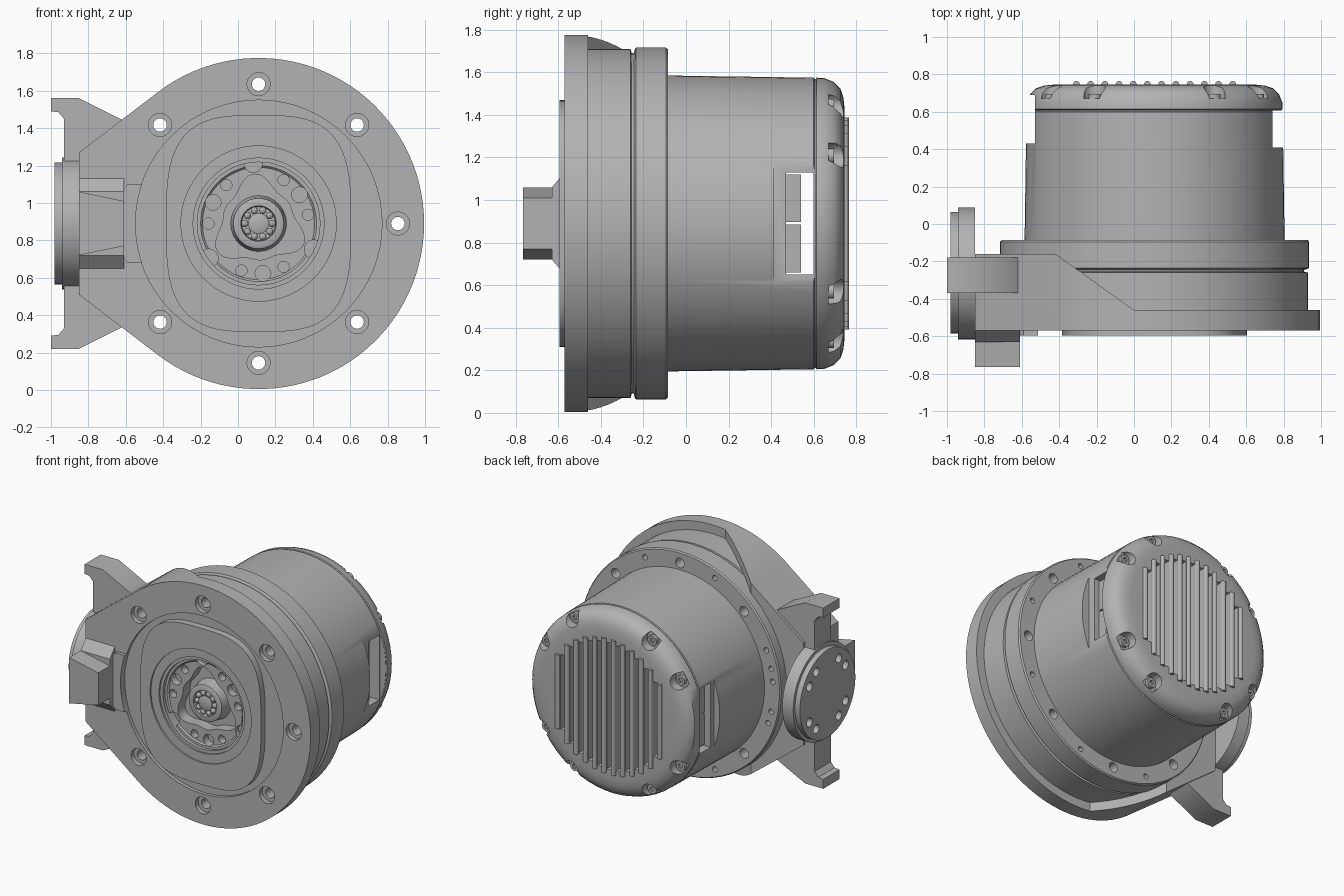
import bpy, bmesh
from math import sin, cos, pi, radians, sqrt, copysign

if "Cube" in bpy.data.objects:
    bpy.data.objects.remove(bpy.data.objects["Cube"])

CX, CZ = 0.11, 0.89          # main axis, running along y
grey = bpy.data.materials.new("machined_grey")
grey.use_nodes = True
grey.diffuse_color = (0.45, 0.45, 0.45, 1)
grey.node_tree.nodes["Principled BSDF"].inputs["Base Color"].default_value = (0.45, 0.45, 0.45, 1)


def finish(name, bm):
    bmesh.ops.recalc_face_normals(bm, faces=bm.faces)
    me = bpy.data.meshes.new(name)
    bm.to_mesh(me)
    bm.free()
    me.materials.append(grey)
    ob = bpy.data.objects.new(name, me)
    bpy.context.collection.objects.link(ob)
    return ob


def prism(name, pts, axis, lo, hi):
    """Extrude a 2D outline along an axis: x takes (y,z), y takes (x,z), z takes (x,y)."""
    place = {"x": lambda a, b, t: (t, a, b),
             "y": lambda a, b, t: (a, t, b),
             "z": lambda a, b, t: (a, b, t)}[axis]
    bm = bmesh.new()
    low = [bm.verts.new(place(a, b, lo)) for a, b in pts]
    top = [bm.verts.new(place(a, b, hi)) for a, b in pts]
    bm.faces.new(low)
    bm.faces.new(top)
    for i in range(len(pts)):
        j = (i + 1) % len(pts)
        bm.faces.new((low[i], low[j], top[j], top[i]))
    return finish(name, bm)


def box(name, x0, x1, y0, y1, z0, z1):
    return prism(name, [(x0, y0), (x1, y0), (x1, y1), (x0, y1)], "z", z0, z1)


def circle(a, b, r, n=24):
    return [(a + r * cos(2 * pi * i / n), b + r * sin(2 * pi * i / n)) for i in range(n)]


def polar(r, deg):
    return CX + r * cos(radians(deg)), CZ + r * sin(radians(deg))


def hole(r, deg, radius, lo, hi, n=20):
    return prism("cutter", circle(*polar(r, deg), radius, n), "y", lo, hi)


def lathe(name, profile, n=64, closed=False):
    """Revolve (radius, y) points about the main axis."""
    bm = bmesh.new()
    rings = []
    for r, y in profile:
        if r == 0:
            rings.append([bm.verts.new((CX, y, CZ))] * n)
        else:
            rings.append([bm.verts.new((x, y, z)) for x, z in circle(CX, CZ, r, n)])
    pairs = list(zip(rings, rings[1:]))
    if closed:
        pairs.append((rings[-1], rings[0]))
    for a, b in pairs:
        for i in range(n):
            j = (i + 1) % n
            bm.faces.new(list(dict.fromkeys((a[i], a[j], b[j], b[i]))))
    return finish(name, bm)


def boolean(target, cutters, operation="DIFFERENCE"):
    bpy.context.view_layer.objects.active = target
    for c in cutters:
        m = target.modifiers.new("cut", "BOOLEAN")
        m.operation, m.solver, m.object = operation, "EXACT", c
        bpy.ops.object.modifier_apply(modifier=m.name)
        bpy.data.objects.remove(c)


# Mounting flange: round outline with tangents to the side, thickened by a wedge
outline = [polar(0.885, -127.4 + 254.8 * i / 72) for i in range(73)]
outline += [(-0.85, 1.27), (-0.85, 0.51)]
flange = prism("mounting_flange", outline, "y", -0.57, -0.1)
wedge = prism("cutter", [(-0.9, -0.7), (1.1, -0.7), (1.1, -0.46), (0, -0.46),
                         (-0.42, -0.16), (-0.9, -0.16)], "z", -0.1, 1.9)
boolean(flange, [wedge], "INTERSECT")
HOLES = [45 * k for k in range(8) if k != 4]
boolean(flange, [hole(0, 0, 0.66, -0.7, -0.545, 64), hole(0, 0, 0.34, -0.7, 0, 64)]
        + [hole(0.745, a, 0.062, -0.7, -0.535) for a in HOLES]
        + [hole(0.745, a, 0.036, -0.7, 0) for a in HOLES])

# Bearing rings with a groove between them
ring = lathe("bearing_rings", [(0.42, -0.5), (0.82, -0.5), (0.82, -0.26), (0.8, -0.255),
                               (0.8, -0.245), (0.82, -0.24), (0.826, -0.235), (0.826, -0.095),
                               (0.818, -0.085), (0.42, -0.085)], 72, True)
boolean(ring, [hole(0.745, a, 0.036, -0.7, 0.1) for a in HOLES]
        + [hole(0.765, a, 0.02, -0.13, 0.1, 12)
           for a in (22, 68, 112, 158, 168, 175, 192, 199, 248, 292, 338)])

# Front cover plate with stepped opening
plate_pts = []
for i in range(72):
    c, s = cos(2 * pi * i / 72), sin(2 * pi * i / 72)
    plate_pts.append((CX + 0.495 * copysign(abs(c) ** 0.62, c),
                      CZ + 0.58 * copysign(abs(s) ** 0.62, s)))
plate = prism("front_cover", plate_pts, "y", -0.595, -0.5)
boolean(plate, [hole(0, 0, 0.415, -0.7, -0.583, 64), hole(0, 0, 0.35, -0.7, -0.57, 64),
                hole(0, 0, 0.328, -0.7, -0.4, 64)])

# Output disc with three-lobed pocket and bolt holes
disc = lathe("output_disc", [(0, -0.3), (0.345, -0.3), (0.345, -0.545), (0.31, -0.545),
                             (0.3, -0.535), (0, -0.535)])
lobes = [polar(0.215 + 0.035 * cos(radians(3 * (a - 95))) + 0.015 * cos(radians(6 * (a - 95))), a)
         for a in range(0, 360, 5)]
cuts = [prism("cutter", lobes, "y", -0.7, -0.45)]
for lobe in (95, 215, 335):
    cuts.append(hole(0.325, lobe, 0.05, -0.7, -0.5))
    for step, r in ((35, 0.03), (60, 0.042), (85, 0.03)):
        cuts.append(hole(0.268, lobe + step, r, -0.7, -0.48))
boolean(disc, cuts)

# Centre hub and ball ring
lathe("centre_hub", [(0, -0.4), (0.16, -0.4), (0.145, -0.47), (0.135, -0.54), (0.125, -0.545),
                     (0.095, -0.545), (0.09, -0.5), (0.055, -0.5), (0.055, -0.54),
                     (0.045, -0.545), (0, -0.545)], 40)
for k in range(10):
    bm = bmesh.new()
    bmesh.ops.create_uvsphere(bm, u_segments=10, v_segments=6, radius=0.02)
    x, z = polar(0.073, 36 * k)
    bmesh.ops.translate(bm, verts=bm.verts, vec=(x, -0.53, z))
    finish("hub_ball", bm)

# Motor housing with rounded end cap
housing = lathe("motor_housing", [(0, -0.15), (0.695, -0.15), (0.695, -0.08), (0.685, 0.6),
                                  (0.678, 0.604), (0.678, 0.61), (0.685, 0.614), (0.683, 0.65),
                                  (0.665, 0.695), (0.635, 0.725), (0.59, 0.74), (0.54, 0.745),
                                  (0, 0.745)], 64)
SCREWS = [30, 60, 120, 150, 210, 240, 300, 330]
cuts = [box("cutter", CX + 0.63, CX + 0.9, 0.41, 0.608, CZ - 0.32, CZ + 0.32),
        box("cutter", CX - 0.9, CX - 0.64, 0.43, 0.69, CZ - 0.32, CZ + 0.32),
        box("cutter", CX - 0.9, CX + 0.9, 0.47, 0.6, CZ - 0.24, CZ + 0.24)]
for k in range(-5, 6):                       # ventilation slots
    dx = 0.076 * k
    half = sqrt(0.47 ** 2 - dx ** 2)
    cuts.append(box("cutter", CX + dx - 0.018, CX + dx + 0.018, 0.585, 0.9, CZ - half, CZ + half))
cuts += [hole(0.64, a, 0.058, 0.67, 0.9) for a in SCREWS]
cuts += [hole(0.69, a, 0.05, 0.67, 0.9) for a in SCREWS]
boolean(housing, cuts)

# Raised ribs between the slots
for k in range(12):
    dx = 0.076 * (k - 5.5)
    half = sqrt(0.5 ** 2 - dx ** 2)
    prism("vent_rib", circle(CX + dx, 0.747, 0.018, 12), "z", CZ - half, CZ + half)

# Cap screws
for a in SCREWS:
    screw = hole(0.635, a, 0.036, 0.66, 0.695)
    screw.name = "cap_screw"
    boolean(screw, [hole(0.635, a, 0.018, 0.68, 0.8, 6)])

# Connector blocks inside the side windows
for s in (-1, 1):
    for z in (CZ - 0.118, CZ + 0.118):
        x = CX + 0.53 * s
        box("connector_block", x - 0.06, x + 0.06, 0.46, 0.54, z - 0.112, z + 0.112)

# Side ears: upper and lower wings of the bracket
half_ear = [(-0.93, 0.33), (-0.93, 0.56), (-0.96, 0.595), (-1.0, 0.6), (-1.0, 0.67),
            (-0.85, 0.67), (-0.61, 0.55), (-0.5, 0.4)]
ear = half_ear + [(x, -z) for x, z in reversed(half_ear)]
prism("side_ears", [(x, z + CZ) for x, z in ear], "y", -0.37, -0.18)

# Side coupling disc facing -x
hub = prism("side_coupling", circle(-0.265, CZ, 0.352, 48), "x", -0.94, -0.85)
face = prism("side_coupling_face", circle(-0.26, CZ, 0.325, 48), "x", -0.98, -0.93)
for target in (hub, face):
    boolean(target, [prism("cutter", circle(-0.26 + 0.25 * cos(radians(a)),
                                            CZ + 0.25 * sin(radians(a)), 0.033, 16), "x", -1.1, -0.9)
                     for q in range(4) for a in (90 * q + 32, 90 * q + 58)])

# Front arm block on the side of the flange
prism("arm_base", [(-0.5, CZ - 0.25), (-0.57, CZ - 0.24), (-0.63, CZ - 0.17), (-0.63, CZ + 0.17),
                   (-0.57, CZ + 0.24), (-0.5, CZ + 0.25)], "x", -0.85, -0.61)
prism("arm_block", [(-0.85, CZ - 0.17), (-0.61, CZ - 0.12), (-0.61, CZ + 0.12),
                    (-0.85, CZ + 0.17)], "y", -0.765, -0.55)
pad = prism("arm_pad", [(-0.61, CZ - 0.19), (-0.59, CZ - 0.21), (-0.45, CZ - 0.21),
                        (-0.45, CZ + 0.21), (-0.59, CZ + 0.21), (-0.61, CZ + 0.19)],
            "y", -0.595, -0.5)
boolean(pad, [hole(0, 0, 0.658, -0.7, -0.4, 64)])

# Smooth the curved surfaces, keep edges crisp
for ob in bpy.context.scene.objects:
    ob.select_set(ob.type == "MESH")
bpy.context.view_layer.objects.active = housing
bpy.ops.object.shade_smooth_by_angle(angle=radians(28))
